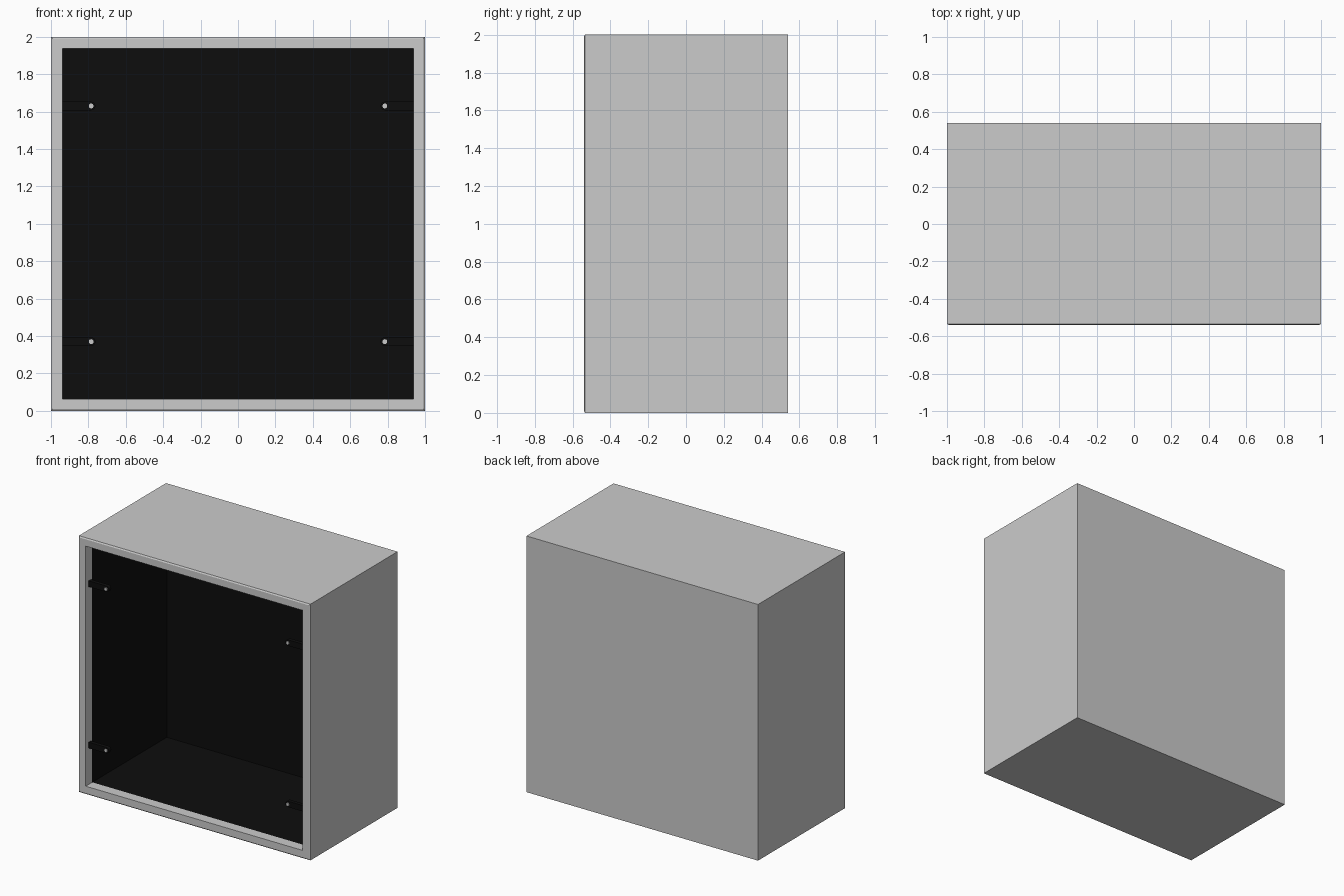
import bpy, bmesh, math
from mathutils import Matrix

if "Cube" in bpy.data.objects:
    bpy.data.objects.remove(bpy.data.objects["Cube"])

W, D, H = 1.0, 0.54, 2.0          # half width, half depth, height
RIM = 0.063                       # width of the front frame

black = bpy.data.materials.new("black")
black.diffuse_color = (0.004, 0.004, 0.004, 1)
black.use_nodes = True
black.node_tree.nodes["Principled BSDF"].inputs["Base Color"].default_value = black.diffuse_color


def finish(name, bm, mat=None):
    me = bpy.data.meshes.new(name)
    bm.to_mesh(me)
    bm.free()
    ob = bpy.data.objects.new(name, me)
    bpy.context.collection.objects.link(ob)
    if mat:
        me.materials.append(mat)
    return ob


def rect(bm, inset, y):
    a, b = W - inset, inset
    return [bm.verts.new(p) for p in
            ((-a, y, b), (a, y, b), (a, y, H - b), (-a, y, H - b))]


def stepped_box(name, steps, cap_first=False, cap_last=False, mat=None):
    """Bridge rectangles given as (inset, y) into one surface."""
    bm = bmesh.new()
    rings = [rect(bm, *s) for s in steps]
    for r, s in zip(rings, rings[1:]):
        for i in range(4):
            j = (i + 1) % 4
            bm.faces.new((r[j], r[i], s[i], s[j]))
    if cap_first:
        bm.faces.new(rings[0][::-1])
    if cap_last:
        bm.faces.new(rings[-1])
    return finish(name, bm, mat)


# Outer cabinet: back, sides, bevelled front frame and inner lip
stepped_box("cabinet_shell",
            [(0, D), (0, -D + 0.006), (0.01, -D), (RIM, -D), (RIM, -D + 0.08)],
            cap_first=True)

# Black interior
stepped_box("interior_liner", [(RIM, -D + 0.08), (RIM, 0.46)],
            cap_last=True, mat=black)


def mirror_four(ob, centre):
    m = ob.modifiers.new("mirror", 'MIRROR')
    m.use_axis = (True, False, True)
    m.mirror_object = centre


centre = bpy.data.objects.new("mirror_centre", None)
centre.location = (0, 0, H / 2)
centre.hide_render = True
bpy.context.collection.objects.link(centre)

# Front panel brackets: bars with a rounded tip, fixed to the side walls
tip_x, z0, r = 0.785, 1.63, 0.023
outline = [(W - RIM, z0 - r), (W - RIM, z0 + r)]
outline += [(tip_x - r * math.sin(math.pi * i / 8), z0 + r * math.cos(math.pi * i / 8))
            for i in range(9)]
bm = bmesh.new()
face = bm.faces.new([bm.verts.new((x, -0.505, z)) for x, z in outline])
ext = bmesh.ops.extrude_face_region(bm, geom=[face])
bmesh.ops.translate(bm, vec=(0, 0.03, 0),
                    verts=[v for v in ext["geom"] if isinstance(v, bmesh.types.BMVert)])
bmesh.ops.recalc_face_normals(bm, faces=bm.faces)
mirror_four(finish("bracket", bm, black), centre)

# Grey screws on the bracket tips
bm = bmesh.new()
bmesh.ops.create_cone(bm, cap_ends=True, segments=16, radius1=0.013, radius2=0.013, depth=0.02,
                      matrix=Matrix.Translation((tip_x, -0.503, z0)) @ Matrix.Rotation(math.pi / 2, 4, 'X'))
mirror_four(finish("bracket_screw", bm), centre)
